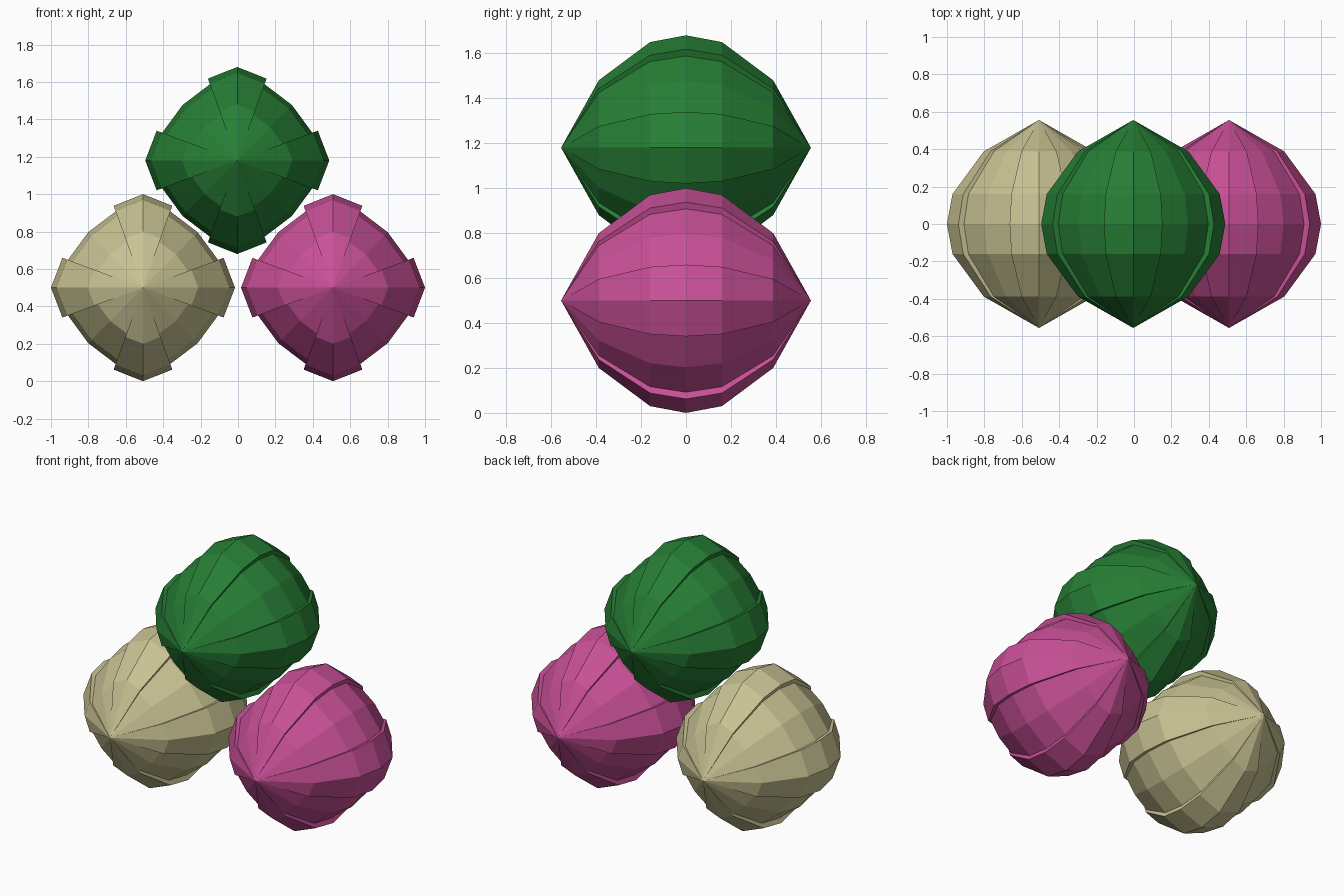
import bpy, bmesh
from math import sin, cos, radians

if "Cube" in bpy.data.objects:
    bpy.data.objects.remove(bpy.data.objects["Cube"])

# Lengthwise profile: (position along y, scale of the cross-section)
PROFILE = [(-0.388, 0.6), (-0.16, 0.94), (0.0, 1.0), (0.16, 0.94), (0.388, 0.6)]
POLE = 0.556
WIDTH = 0.984  # slightly narrower sideways than tall


def cross_section():
    # One quarter: raised rib crest, rib edge, step down, sunken panel, step up
    quarter = [(0, 0.5), (20, 0.466), (20, 0.434), (45, 0.42), (70, 0.434), (70, 0.466)]
    pts = []
    for q in range(4):
        for deg, r in quarter:
            a = radians(deg + 90 * q)
            pts.append((r * cos(a) * WIDTH, r * sin(a)))
    return pts


def ribbed_ball(name, x, z, color):
    bm = bmesh.new()
    section = cross_section()
    rings = [[bm.verts.new((px * s, y, pz * s)) for px, pz in section] for y, s in PROFILE]
    front = bm.verts.new((0, -POLE, 0))
    back = bm.verts.new((0, POLE, 0))
    n = len(section)
    for i in range(n):
        j = (i + 1) % n
        for a, b in zip(rings, rings[1:]):
            bm.faces.new((a[i], a[j], b[j], b[i]))
        bm.faces.new((front, rings[0][j], rings[0][i]))
        bm.faces.new((back, rings[-1][i], rings[-1][j]))
    bmesh.ops.recalc_face_normals(bm, faces=bm.faces)
    mesh = bpy.data.meshes.new(name)
    bm.to_mesh(mesh)
    bm.free()
    mat = bpy.data.materials.new(name + "_color")
    mat.diffuse_color = color
    mat.use_nodes = True
    mat.node_tree.nodes["Principled BSDF"].inputs["Base Color"].default_value = mat.diffuse_color
    mesh.materials.append(mat)
    obj = bpy.data.objects.new(name, mesh)
    obj.location = (x, 0, z)
    bpy.context.collection.objects.link(obj)
    return obj


# Two balls side by side, a third stacked on top
ribbed_ball("left_ball", -0.508, 0.5, (0.58, 0.54, 0.29, 1))
ribbed_ball("right_ball", 0.508, 0.5, (0.58, 0.08, 0.31, 1))
ribbed_ball("top_ball", -0.004, 1.18, (0.02, 0.21, 0.036, 1))
